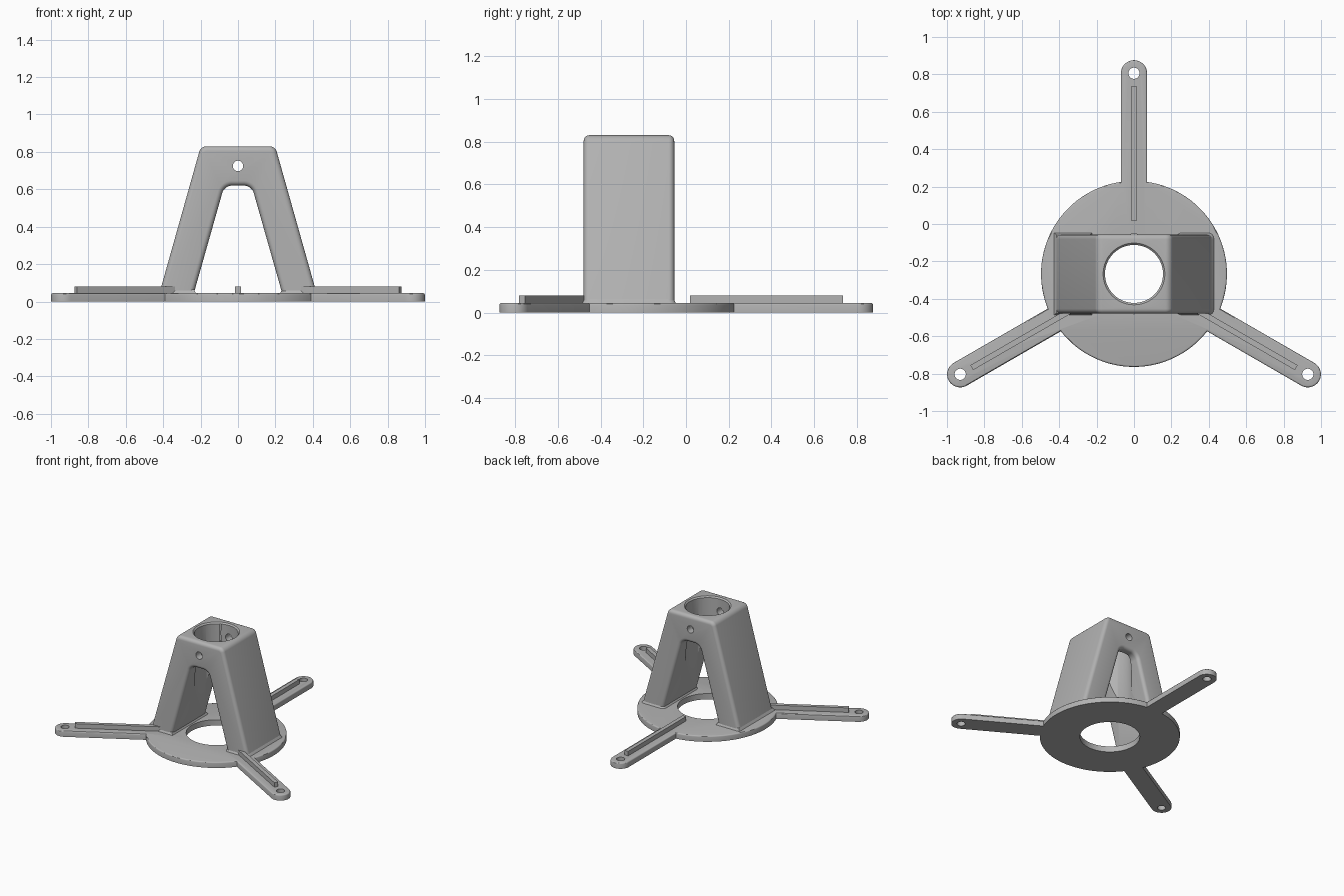
import bpy, bmesh, math
from mathutils import Matrix, Vector

cube = bpy.data.objects.get("Cube")
if cube:
    bpy.data.objects.remove(cube, do_unlink=True)

CY = -0.267                 # hub centre along y
BASE = 0.045                # base plate thickness
ARMS = [90, 210, 330]       # arm directions in degrees
REACH, ARM_W, DISC_R = 1.073, 0.07, 0.497

grey = bpy.data.materials.new("Plain grey")
grey.use_nodes = True
colour = (0.45, 0.45, 0.45, 1)
grey.diffuse_color = colour
grey.node_tree.nodes["Principled BSDF"].inputs["Base Color"].default_value = colour


def finish(name, bm):
    bmesh.ops.recalc_face_normals(bm, faces=bm.faces)
    mesh = bpy.data.meshes.new(name)
    bm.to_mesh(mesh)
    bm.free()
    mesh.materials.append(grey)
    ob = bpy.data.objects.new(name, mesh)
    bpy.context.collection.objects.link(ob)
    return ob


def prism(points, depth):
    """Extrude a closed outline of 3D points along a vector."""
    bm = bmesh.new()
    face = bm.faces.new([bm.verts.new(p) for p in points])
    ext = bmesh.ops.extrude_face_region(bm, geom=[face])
    verts = [g for g in ext["geom"] if isinstance(g, bmesh.types.BMVert)]
    bmesh.ops.translate(bm, verts=verts, vec=depth)
    bmesh.ops.recalc_face_normals(bm, faces=bm.faces)
    return bm


def bevel(bm, edges, size, segments):
    bmesh.ops.bevel(bm, geom=edges, offset=size, segments=segments, profile=0.5,
                    affect='EDGES', clamp_overlap=False)


def add_cylinder(bm, r1, r2, depth, centre, segments=64, rot=Matrix()):
    bmesh.ops.create_cone(bm, cap_ends=True, segments=segments, radius1=r1, radius2=r2,
                          depth=depth, matrix=Matrix.Translation(centre) @ rot)


def cut(ob, cutters):
    """Subtract the cutters, keep the result, and drop the cutters."""
    for c in cutters:
        c.hide_render = True
        mod = ob.modifiers.new("cut", 'BOOLEAN')
        mod.operation, mod.solver, mod.object = 'DIFFERENCE', 'EXACT', c
    deps = bpy.context.evaluated_depsgraph_get()
    mesh = bpy.data.meshes.new_from_object(ob.evaluated_get(deps))
    ob.modifiers.clear()
    ob.data = mesh
    for c in cutters:
        bpy.data.objects.remove(c, do_unlink=True)


def hole(r1, r2, depth, centre, segments=64, rot=Matrix()):
    bm = bmesh.new()
    add_cylinder(bm, r1, r2, depth, centre, segments, rot)
    return finish("hole_cutter", bm)


def polar(radius, degrees, z=0.0):
    a = math.radians(degrees)
    return Vector((radius * math.cos(a), CY + radius * math.sin(a), z))


# Base plate: disc with three round-ended arms, traced as one outline
outline = []
half = math.degrees(math.asin(ARM_W / DISC_R))
for a in ARMS:
    outline.append(polar(DISC_R, a - half))
    tip = polar(REACH, a)
    for i in range(17):
        t = math.radians(a - 90 + 180 * i / 16)
        outline.append(tip + ARM_W * Vector((math.cos(t), math.sin(t), 0)))
    span = 120 - 2 * half
    outline += [polar(DISC_R, a + half + span * i / 32) for i in range(32)]
bm = prism(outline, (0, 0, BASE))
bevel(bm, [e for e in bm.edges if all(v.co.z > BASE / 2 for v in e.verts)], 0.009, 3)
base = finish("base_plate", bm)
cut(base, [hole(0.213, 0.213, 0.4, (0, CY, 0))]
    + [hole(0.03, 0.03, 0.4, polar(REACH, a), 32) for a in ARMS])

# Stiffening ribs along the arms
ribs = []
for n, a in enumerate(ARMS):
    bm = bmesh.new()
    bmesh.ops.create_cube(bm, size=1, matrix=Matrix.Translation(polar(0.644, a, 0.055))
                          @ Matrix.Rotation(math.radians(a), 4, 'Z')
                          @ Matrix.Diagonal((0.715, 0.03, 0.05, 1)))
    ribs.append(finish(f"arm_rib_{n + 1}", bm))

# Tower: A-shaped arch with rounded corners and edges
side = [(0.427, 0.02), (0.199, 0.83)], [(0.073, 0.62), (0.243, 0.02)]
right = side[0]
inner = side[1]
profile = (right + [(-x, z) for x, z in reversed(right)]
           + [(-x, z) for x, z in reversed(inner)] + inner)
HALF = 0.212
bm = prism([(x, CY - HALF, z) for x, z in profile], (0, 2 * HALF, 0))


def along_y(e):
    return abs(e.verts[0].co.y - e.verts[1].co.y) > HALF


bevel(bm, [e for e in bm.edges if along_y(e) and e.verts[0].co.z > 0.8], 0.03, 6)
bevel(bm, [e for e in bm.edges if along_y(e) and 0.5 < e.verts[0].co.z < 0.7], 0.04, 6)
rim = [e for e in bm.edges if not along_y(e) and max(v.co.z for v in e.verts) > 0.03]
bevel(bm, rim, 0.026, 5)
tower = finish("tower", bm)
cut(tower, [
    hole(0.155, 0.155, 2.0, (0, CY, 0.4), 96),
    hole(0.145, 0.175, 0.03, (0, CY, 0.825), 96),
    hole(0.028, 0.028, 1.0, (0, CY, 0.725), 32, Matrix.Rotation(math.pi / 2, 4, 'X')),
])

# Flared skirts where the legs meet the plate
feet = []
for name, s in (("left_foot", 1), ("right_foot", -1)):
    bm = bmesh.new()
    bmesh.ops.create_cube(bm, size=1)
    for v in bm.verts:
        top = v.co.z > 0
        x = (0.414 if top else 0.43) if v.co.x > 0 else (0.236 if top else 0.222)
        y = 0.209 if top else 0.222
        v.co = (s * x, CY + math.copysign(y, v.co.y), 0.064 if top else 0.04)
    bevel(bm, [e for e in bm.edges if abs(e.verts[0].co.z - e.verts[1].co.z) > 0.01], 0.026, 4)
    feet.append(finish(name, bm))

# Smooth the rounded parts while keeping real corners sharp
bpy.ops.object.select_all(action='DESELECT')
for ob in [base, tower] + feet:
    ob.select_set(True)
bpy.context.view_layer.objects.active = tower
bpy.ops.object.shade_smooth_by_angle(angle=math.radians(30))
